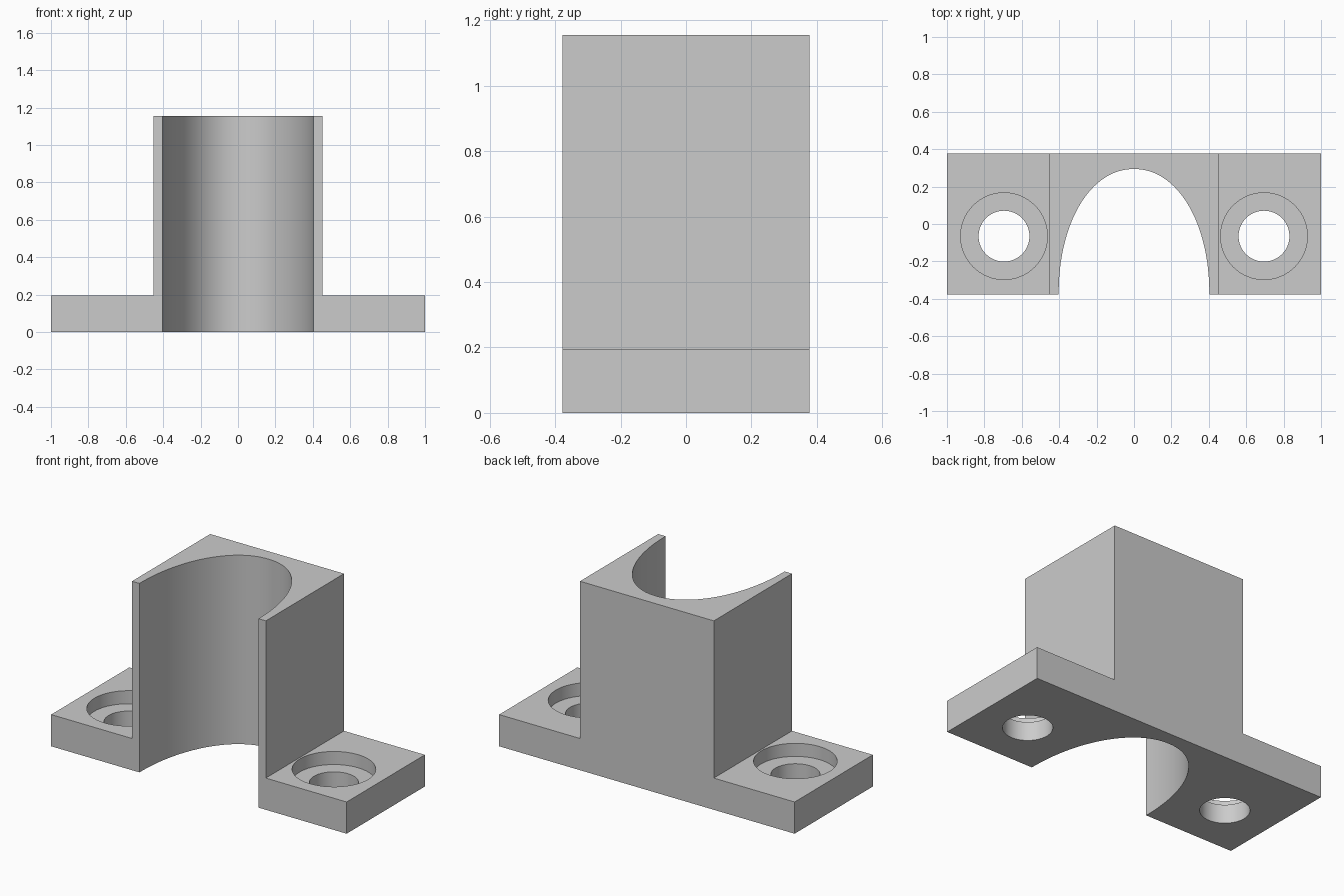
import bpy
import bmesh
import math

cube = bpy.data.objects.get("Cube")
if cube:
    bpy.data.objects.remove(cube)

HALF_DEPTH = 0.378
BASE_H, TOWER_H = 0.194, 1.156
TOWER_X = 0.453
HOLE_X, HOLE_Y = 0.695, -0.065

grey = bpy.data.materials.new("plain grey")
grey.use_nodes = True
colour = (0.6, 0.6, 0.6, 1)
grey.diffuse_color = colour
grey.node_tree.nodes["Principled BSDF"].inputs["Base Color"].default_value = colour


def extrude_profile(name, points, offset):
    """Solid made by sweeping a closed outline along an offset."""
    bm = bmesh.new()
    face = bm.faces.new([bm.verts.new(p) for p in points])
    swept = bmesh.ops.extrude_face_region(bm, geom=[face])["geom"]
    bmesh.ops.translate(bm, vec=offset,
                        verts=[v for v in swept if isinstance(v, bmesh.types.BMVert)])
    bmesh.ops.recalc_face_normals(bm, faces=bm.faces)
    mesh = bpy.data.meshes.new(name)
    bm.to_mesh(mesh)
    bm.free()
    mesh.materials.append(grey)
    obj = bpy.data.objects.new(name, mesh)
    bpy.context.collection.objects.link(obj)
    return obj


def cylinder(name, x, y, radius, bottom, top):
    ring = [(x + radius * math.cos(math.tau * i / 64),
             y + radius * math.sin(math.tau * i / 64), bottom) for i in range(64)]
    return extrude_profile(name, ring, (0, 0, top - bottom))


# Body: flanged base with the tall block, swept front to back
right_half = [(1, 0), (1, BASE_H), (TOWER_X, BASE_H), (TOWER_X, TOWER_H)]
outline = right_half + [(-x, z) for x, z in reversed(right_half)]
bracket = extrude_profile("bracket_body",
                          [(x, -HALF_DEPTH, z) for x, z in outline],
                          (0, 2 * HALF_DEPTH, 0))

# Half-oval channel open to the front
steps = 64
arch = []
for i in range(steps + 1):
    a = math.pi * i / steps
    c, s = math.cos(a), math.sin(a)
    arch.append((0.403 * math.copysign(abs(c) ** 0.96, c),
                 -HALF_DEPTH + 0.672 * abs(s) ** 0.96, -0.1))
arch[0] = (0.403, -HALF_DEPTH, -0.1)
arch[-1] = (-0.403, -HALF_DEPTH, -0.1)
arch += [(-0.403, -0.6, -0.1), (0.403, -0.6, -0.1)]
cutters = [extrude_profile("channel_cutter", arch, (0, 0, TOWER_H + 0.2))]

# Counterbored screw holes
for side in (-1, 1):
    x = side * HOLE_X
    cutters.append(cylinder("screw_hole_cutter", x, HOLE_Y, 0.136, -0.1, 0.15))
    cutters.append(cylinder("counterbore_cutter", x, HOLE_Y, 0.232, BASE_H - 0.08, 0.3))

for cutter in cutters:
    cutter.hide_render = True
    cut = bracket.modifiers.new(cutter.name, "BOOLEAN")
    cut.operation = "DIFFERENCE"
    cut.solver = "EXACT"
    cut.object = cutter

# Bake the cuts and drop the cutters
depsgraph = bpy.context.evaluated_depsgraph_get()
bracket_mesh = bpy.data.meshes.new_from_object(bracket.evaluated_get(depsgraph))
bracket.modifiers.clear()
bracket.data = bracket_mesh
for cutter in cutters:
    bpy.data.objects.remove(cutter)

bpy.ops.object.select_all(action="DESELECT")
bracket.select_set(True)
bpy.context.view_layer.objects.active = bracket
bpy.ops.object.shade_smooth_by_angle(angle=math.radians(30))
